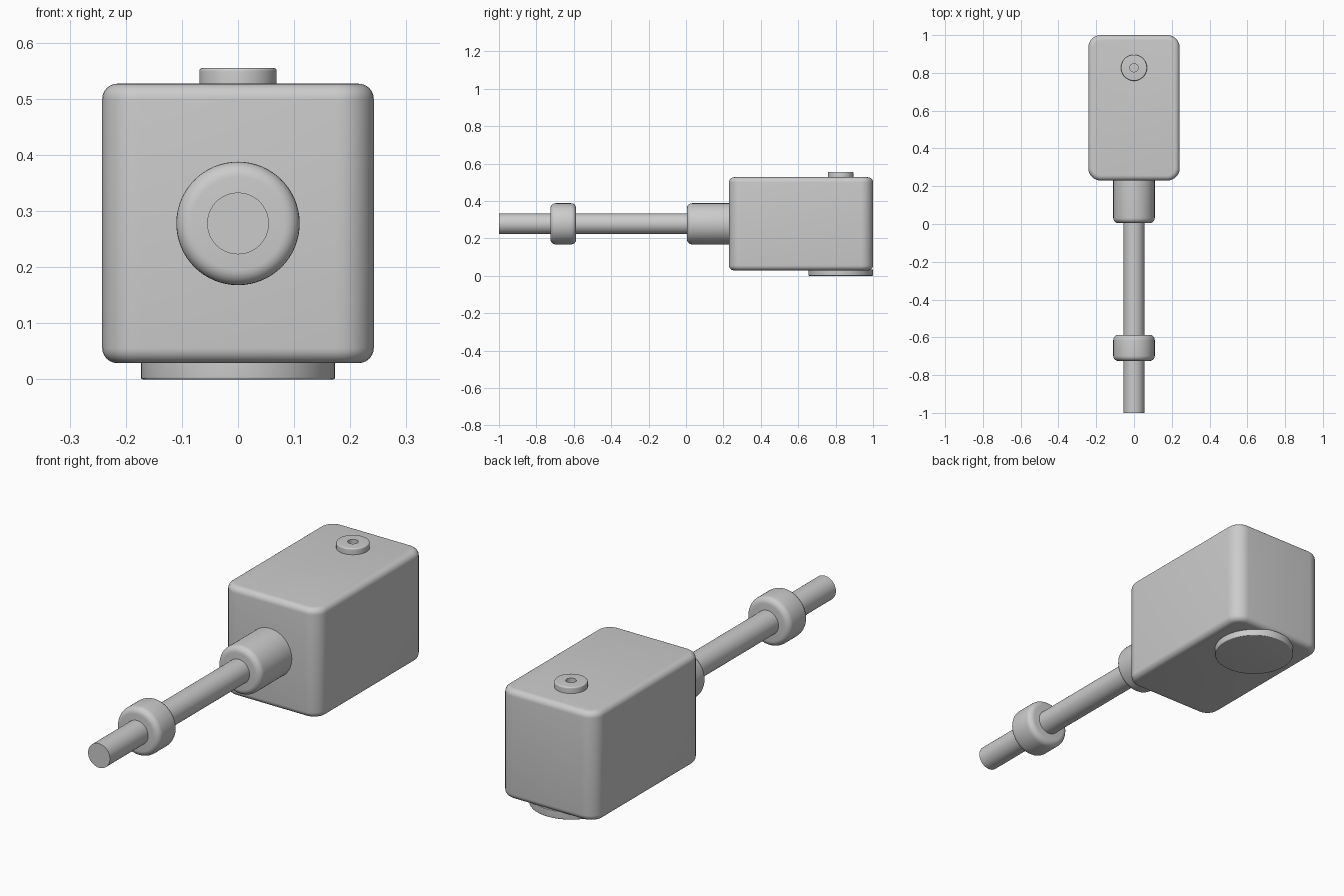
import bpy, bmesh, math
from mathutils import Matrix, Vector

if "Cube" in bpy.data.objects:
    bpy.data.objects.remove(bpy.data.objects["Cube"])

AXIS_Z = 0.278   # height of the shaft centre line
POST_Y = 0.827   # centre of the top cap and the foot
FRONT = Matrix.Translation((0, 0, AXIS_Z)) @ Matrix.Rotation(-math.pi / 2, 4, 'X')
UP = Matrix.Translation((0, POST_Y, 0))


def loft(name, rings, matrix=Matrix()):
    """Skin a stack of equal-sized rings and cap both ends."""
    bm = bmesh.new()
    loops = [[bm.verts.new(matrix @ Vector(p)) for p in ring] for ring in rings]
    n = len(loops[0])
    for a, b in zip(loops, loops[1:]):
        for i in range(n):
            j = (i + 1) % n
            bm.faces.new((a[i], a[j], b[j], b[i]))
    bm.faces.new(loops[0][::-1])
    bm.faces.new(loops[-1])
    bmesh.ops.recalc_face_normals(bm, faces=bm.faces)
    mesh = bpy.data.meshes.new(name)
    bm.to_mesh(mesh)
    bm.free()
    obj = bpy.data.objects.new(name, mesh)
    bpy.context.collection.objects.link(obj)
    bpy.ops.object.select_all(action='DESELECT')
    obj.select_set(True)
    bpy.context.view_layer.objects.active = obj
    bpy.ops.object.shade_smooth_by_angle(angle=math.radians(35))
    return obj


def fillet(lo, hi, r_lo, r_hi, steps=6):
    """(inset, height) pairs from lo to hi with rounded end edges."""
    pts = []
    for end, r, sign in ((lo, r_lo, 1), (hi, r_hi, -1)):
        arc = [(r * (1 - math.sin(t)), end + sign * r * (1 - math.cos(t)))
               for t in (math.pi / 2 * k / steps for k in range(steps + 1))] if r else [(0, end)]
        pts += arc if sign == 1 else arc[::-1]
    return pts


def turned(name, profile, matrix, sides=64):
    """Solid of revolution from (radius, height) pairs."""
    angles = [2 * math.pi * i / sides for i in range(sides)]
    return loft(name, [[(r * math.cos(a), r * math.sin(a), h) for a in angles]
                       for r, h in profile], matrix)


def disc(name, radius, lo, hi, r_lo, r_hi, matrix):
    return turned(name, [(radius - d, h) for d, h in fillet(lo, hi, r_lo, r_hi)], matrix)


def rounded_rect(hx, hy, r, z, steps=8):
    pts = []
    for q, (sx, sy) in enumerate(((1, 1), (-1, 1), (-1, -1), (1, -1))):
        for k in range(steps + 1):
            a = math.pi / 2 * (q + k / steps)
            pts.append((sx * (hx - r) + r * math.cos(a), sy * (hy - r) + r * math.sin(a), z))
    return pts


# Housing: block with wide vertical rounding and tighter top and bottom rounding
loft("housing", [rounded_rect(0.242 - d, 0.385 - d, 0.066 - d, z)
                 for d, z in fillet(0.029, 0.527, 0.027, 0.027)],
     Matrix.Translation((0, 0.615, 0)))

# Shaft with collar against the housing and a loose ring near its end
disc("shaft", 0.055, -1.0, 0.24, 0, 0, FRONT)
disc("collar", 0.11, 0.005, 0.24, 0.027, 0, FRONT)
disc("shaft_ring", 0.11, -0.725, -0.587, 0.027, 0.027, FRONT)

# Round foot under the housing
disc("foot", 0.173, 0.0, 0.035, 0.004, 0, UP)

# Top cap with a small central hole
cap = [(0.069 - d, h) for d, h in fillet(0.522, 0.555, 0, 0.006)]
turned("top_cap", cap + [(0.022, 0.555), (0.022, 0.53)], UP)
